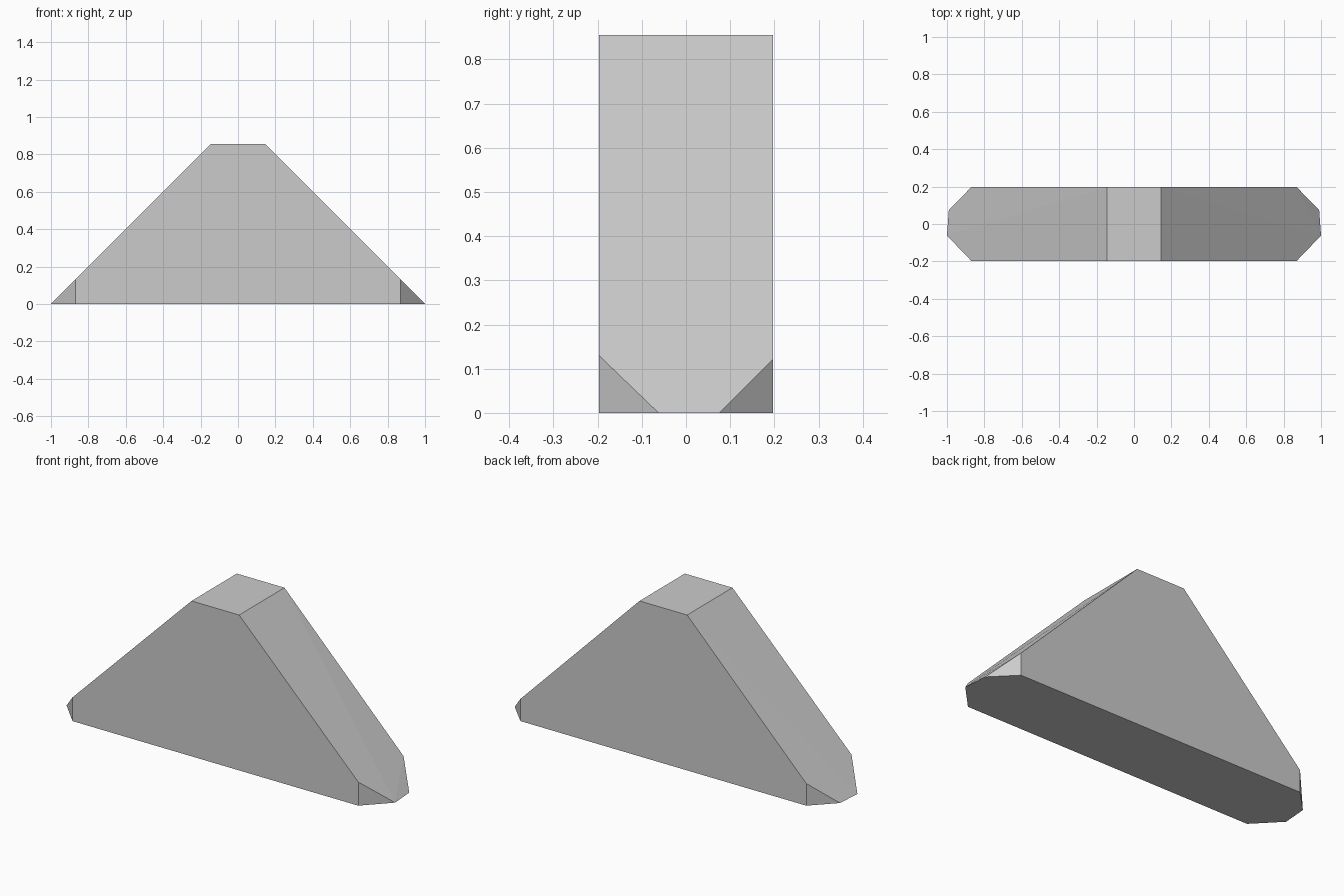
import bpy, bmesh
from math import radians

if "Cube" in bpy.data.objects:
    bpy.data.objects.remove(bpy.data.objects["Cube"])

# Right half of the wedge: top edge, sloped side and the clipped lower corners
half = [(0.145, -0.197, 0.855), (0.145, 0.197, 0.855),
        (0.87, -0.197, 0.13), (0.87, 0.197, 0.122),
        (0.87, -0.197, 0.0), (0.87, 0.197, 0.0),
        (1.0, -0.062, 0.0), (0.99, 0.075, 0.0)]

# Mirror the corners and wrap them in flat faces
bm = bmesh.new()
for x, y, z in half:
    for side in (-1, 1):
        bm.verts.new((side * x, y, z))
bmesh.ops.convex_hull(bm, input=bm.verts[:])
bmesh.ops.dissolve_limit(bm, angle_limit=radians(0.2), verts=bm.verts[:], edges=bm.edges[:])
bmesh.ops.recalc_face_normals(bm, faces=bm.faces[:])

mesh = bpy.data.meshes.new("wedge_block")
bm.to_mesh(mesh)
bm.free()
bpy.context.collection.objects.link(bpy.data.objects.new("wedge_block", mesh))
